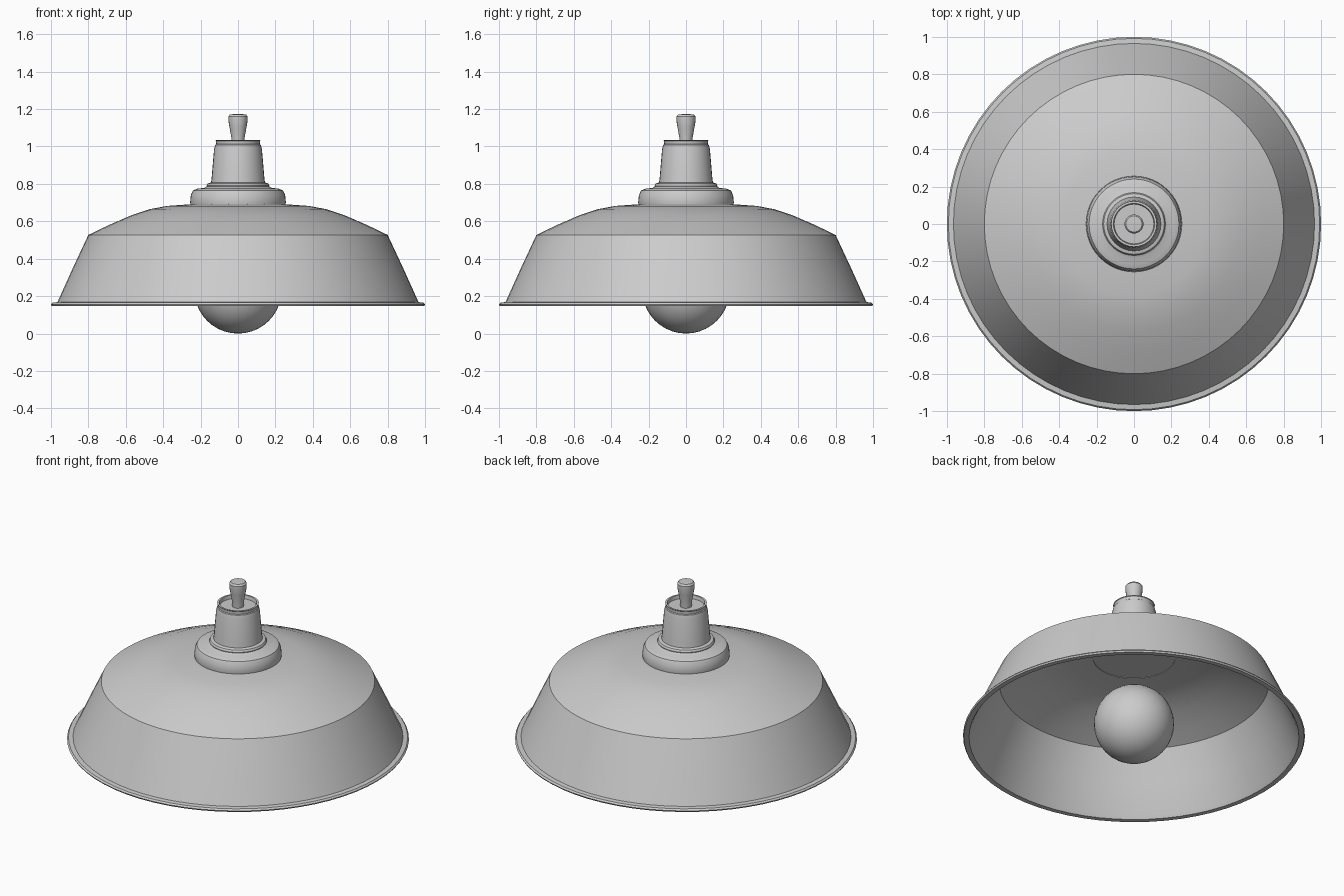
import bpy
import math

if "Cube" in bpy.data.objects:
    bpy.data.objects.remove(bpy.data.objects["Cube"], do_unlink=True)

grey = bpy.data.materials.new("plain_grey")
grey.use_nodes = True
colour = (0.6, 0.6, 0.6, 1)
grey.diffuse_color = colour
grey.node_tree.nodes["Principled BSDF"].inputs["Base Color"].default_value = colour


def finish(obj, name, angle):
    """Name, colour and smooth an object, keeping its hard edges."""
    obj.name = obj.data.name = name
    obj.data.materials.clear()
    obj.data.materials.append(grey)
    bpy.ops.object.select_all(action='DESELECT')
    obj.select_set(True)
    bpy.context.view_layer.objects.active = obj
    bpy.ops.object.shade_smooth_by_angle(angle=math.radians(angle))
    return obj


def lathe(name, profile, sides, closed=False):
    """Turn a (radius, height) profile, listed bottom to top outside, round z."""
    verts, rings, faces = [], [], []
    for r, z in profile:
        count = sides if r > 0 else 1
        rings.append([len(verts) + i for i in range(count)])
        for i in range(count):
            a = 2 * math.pi * i / sides
            verts.append((r * math.cos(a), r * math.sin(a), z))
    pairs = list(zip(rings, rings[1:]))
    if closed:
        pairs.append((rings[-1], rings[0]))
    for low, high in pairs:
        for i in range(sides):
            j = (i + 1) % sides
            quad = [low[i % len(low)], low[j % len(low)],
                    high[j % len(high)], high[i % len(high)]]
            faces.append(list(dict.fromkeys(quad)))
    mesh = bpy.data.meshes.new(name)
    mesh.from_pydata(verts, [], faces)
    obj = bpy.data.objects.new(name, mesh)
    bpy.context.collection.objects.link(obj)
    return finish(obj, name, 25)


# Thin shade: outer wall upwards, then the inner wall back down to the lip
lathe("shade", [
    (0.965, 0.146), (0.995, 0.146), (1.0, 0.155), (0.992, 0.165), (0.965, 0.168),
    (0.885, 0.345), (0.8, 0.527), (0.69, 0.58), (0.57, 0.632), (0.47, 0.665),
    (0.38, 0.682), (0.24, 0.692),
    (0.24, 0.68), (0.38, 0.67), (0.47, 0.653), (0.57, 0.62), (0.69, 0.568),
    (0.79, 0.519), (0.875, 0.34), (0.953, 0.165)], 64, closed=True)

# Wide round collar on top of the shade, closed underneath
lathe("collar", [
    (0, 0.683), (0.252, 0.683), (0.256, 0.7), (0.252, 0.74), (0.24, 0.765),
    (0.215, 0.775), (0.18, 0.778), (0.165, 0.786), (0, 0.786)], 48)

# Thin stepped ring between collar and sleeve
lathe("sleeve_ring", [
    (0, 0.78), (0.165, 0.78), (0.168, 0.79), (0.162, 0.802), (0.145, 0.808),
    (0, 0.808)], 40)

# Tapered sleeve with a shallow cup at the top
lathe("sleeve", [
    (0, 0.8), (0.145, 0.8), (0.141, 0.83), (0.128, 0.985), (0.122, 1.008),
    (0.117, 1.012), (0.118, 1.03), (0.122, 1.034), (0.11, 1.034),
    (0.106, 1.012), (0, 1.012)], 32)

# Flared cable stub
lathe("cable_stub", [
    (0, 1.005), (0.033, 1.005), (0.036, 1.05), (0.045, 1.1), (0.051, 1.135),
    (0.051, 1.16), (0.043, 1.171), (0, 1.174)], 20)

# Round bulb hanging inside the shade
bpy.ops.mesh.primitive_uv_sphere_add(segments=32, ring_count=20, radius=0.234,
                                     location=(0, 0, 0.234))
finish(bpy.context.object, "bulb", 30)
